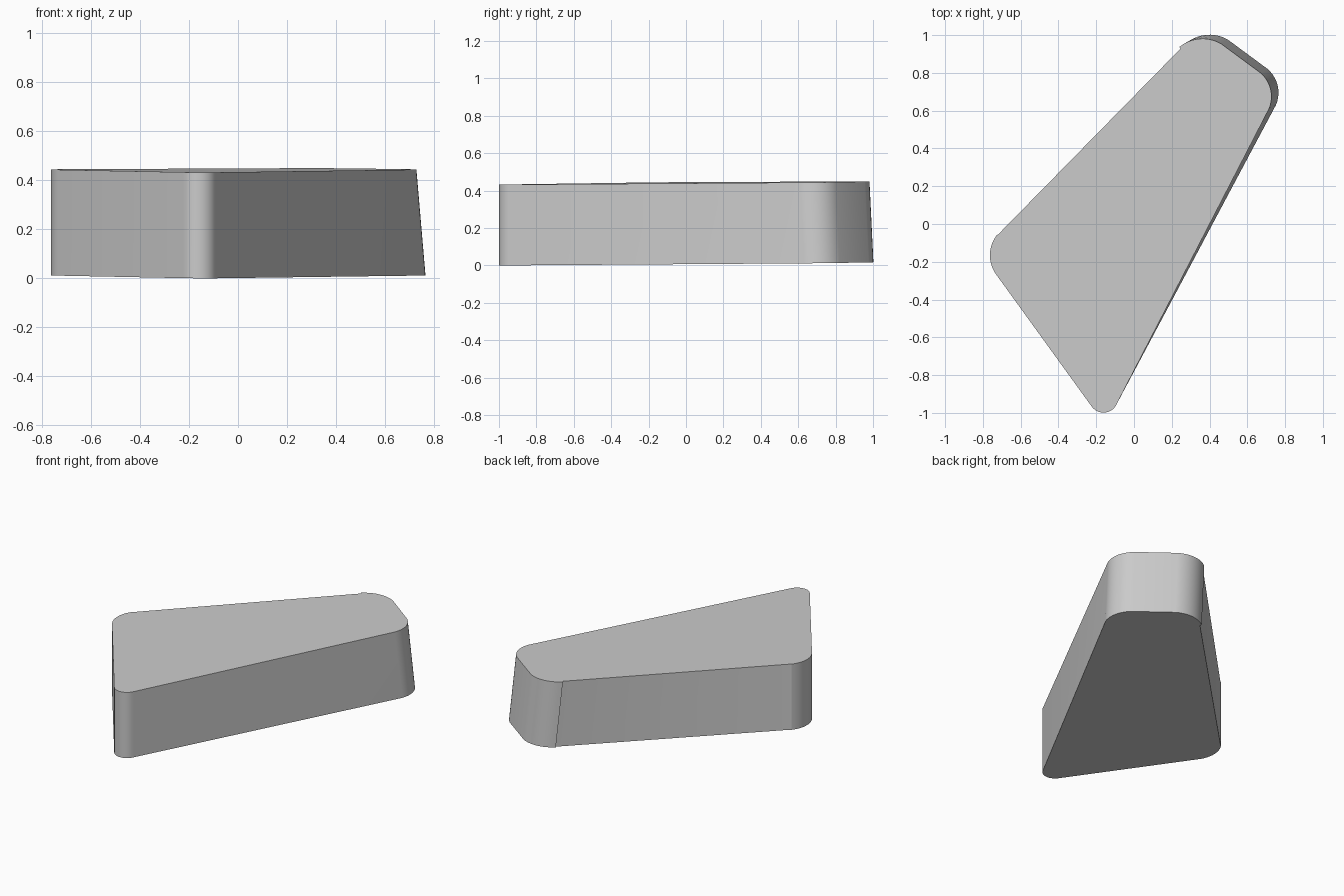
import bpy, bmesh, math
from mathutils import Vector
from mathutils.geometry import intersect_line_line

if "Cube" in bpy.data.objects:
    bpy.data.objects.remove(bpy.data.objects["Cube"])


def arc(a, m, c, n=10):
    """Points on the circle from a through m to c."""
    a, m, c = Vector(a), Vector(m), Vector(c)
    d1, d2 = m - a, c - m
    p, q = (a + m) / 2, (m + c) / 2
    n1, n2 = Vector((-d1.y, d1.x)), Vector((-d2.y, d2.x))
    hit = intersect_line_line(p.to_3d(), (p + n1).to_3d(), q.to_3d(), (q + n2).to_3d())
    o = hit[0].to_2d()
    r = (a - o).length
    t0 = math.atan2(a.y - o.y, a.x - o.x)
    t1 = math.atan2(c.y - o.y, c.x - o.x)
    sweep = -((t0 - t1) % math.tau)          # outline runs clockwise
    return [o + r * Vector((math.cos(t0 + sweep * i / n), math.sin(t0 + sweep * i / n)))
            for i in range(n + 1)]


# Upper outline: four rounded corners and a slightly recessed left panel
outline = [Vector((-0.719, -0.055)), Vector((0.246, 0.928))]
outline += arc((0.24, 0.937), (0.355, 0.981), (0.46, 0.955))
outline += arc((0.67, 0.80), (0.7235, 0.712), (0.715, 0.61))
outline += arc((-0.09, -0.95), (-0.16, -0.999), (-0.225, -0.965))
outline += arc((-0.735, -0.26), (-0.763, -0.17), (-0.726, -0.058))


def tilt(p):
    return -0.0059 * (p.x + 0.16) + 0.0102 * (p.y + 1)


# Wedge block: the far end leans out towards the bottom
bm = bmesh.new()
top, bottom = [], []
for p in outline:
    top.append(bm.verts.new((p.x, p.y, 0.432 + tilt(p))))
    q = p + (Vector((0.037, 0.021)) if p.y > 0.5 else Vector((0, 0)))
    bottom.append(bm.verts.new((q.x, q.y, max(0, tilt(q)))))
bm.faces.new(top)
bm.faces.new(bottom[::-1])
count = len(outline)
for i in range(count):
    j = (i + 1) % count
    bm.faces.new((top[i], bottom[i], bottom[j], top[j]))
bmesh.ops.recalc_face_normals(bm, faces=bm.faces[:])
mesh = bpy.data.meshes.new("wedge_block")
bm.to_mesh(mesh)
bm.free()
block = bpy.data.objects.new("wedge_block", mesh)
bpy.context.collection.objects.link(block)

bpy.context.view_layer.objects.active = block
block.select_set(True)
bpy.ops.object.shade_smooth_by_angle(angle=math.radians(30))
